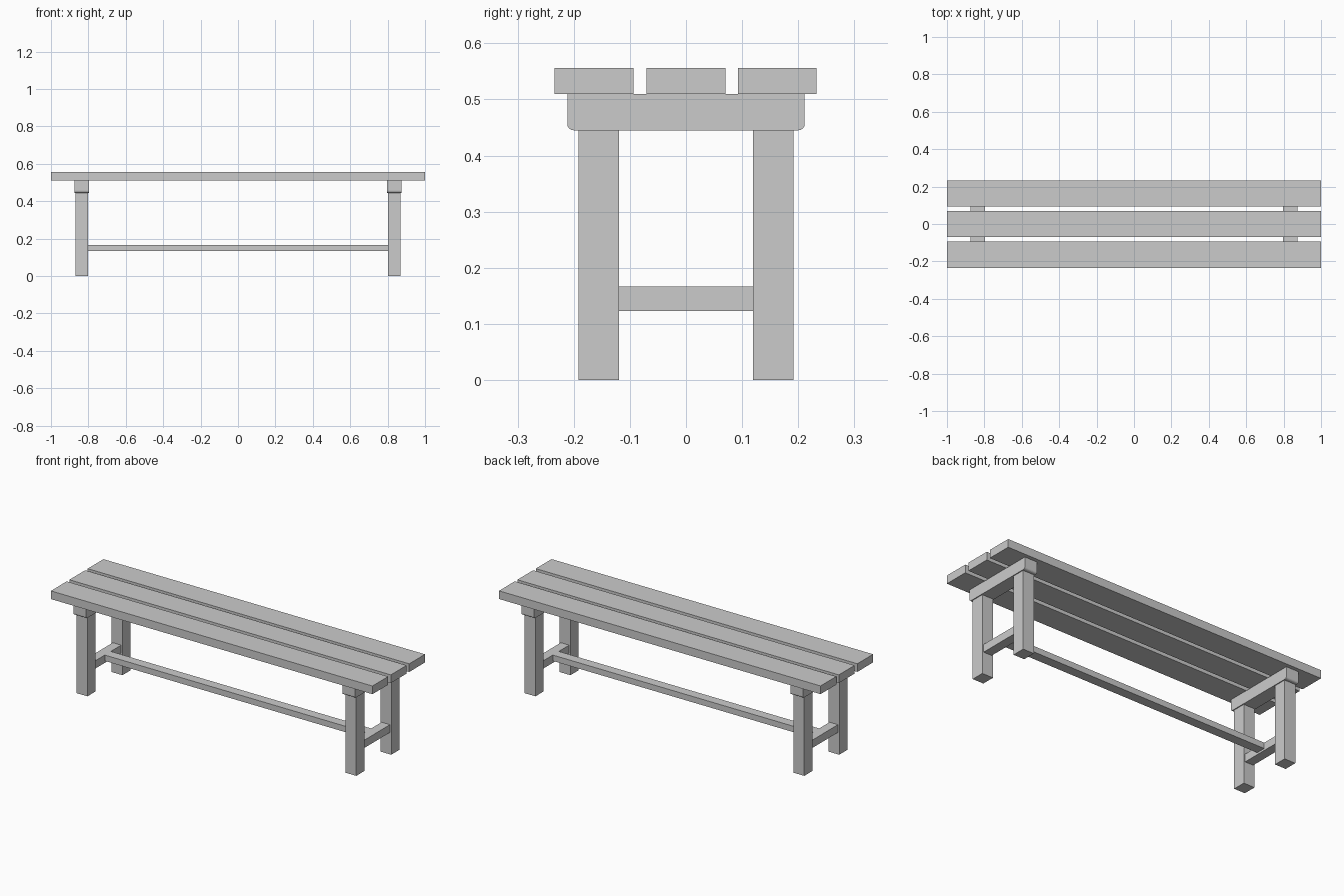
import bpy, bmesh

if "Cube" in bpy.data.objects:
    bpy.data.objects.remove(bpy.data.objects["Cube"])


def box(name, x, y, z):
    """Box spanning the given (min, max) ranges."""
    bm = bmesh.new()
    bmesh.ops.create_cube(bm, size=1)
    for v in bm.verts:
        v.co = [r[0] if c < 0 else r[1] for c, r in zip(v.co, (x, y, z))]
    mesh = bpy.data.meshes.new(name)
    bm.to_mesh(mesh)
    bm.free()
    obj = bpy.data.objects.new(name, mesh)
    bpy.context.collection.objects.link(obj)
    return obj


def round_bottom_ends(obj, radius):
    """Round the two lower edges that run along x."""
    bm = bmesh.new()
    bm.from_mesh(obj.data)
    low = min(v.co.z for v in bm.verts)
    edges = [e for e in bm.edges
             if all(abs(v.co.z - low) < 1e-5 for v in e.verts)
             and abs(e.verts[0].co.y - e.verts[1].co.y) < 1e-5]
    bmesh.ops.bevel(bm, geom=edges, offset=radius, segments=4,
                    profile=0.5, affect='EDGES')
    bm.to_mesh(obj.data)
    bm.free()


# Three seat planks
for name, y in (("front", -0.164), ("middle", 0.0), ("back", 0.163)):
    box(f"{name}_seat_plank", (-1, 1), (y - 0.07, y + 0.07), (0.51, 0.556))

# End frames: two legs, a top bearer and a low cross rail each
for side, s in (("left", -1), ("right", 1)):
    cx = s * 0.836
    for name, t in (("front", -1), ("back", 1)):
        cy = t * 0.1555
        box(f"{name}_{side}_leg", (cx - 0.034, cx + 0.034),
            (cy - 0.0365, cy + 0.0365), (0, 0.445))
    bearer = box(f"{side}_bearer", (cx - 0.039, cx + 0.039),
                 (-0.2115, 0.2115), (0.445, 0.51))
    round_bottom_ends(bearer, 0.011)
    box(f"{side}_cross_rail", (cx - 0.026, cx + 0.026),
        (-0.119, 0.119), (0.123, 0.167))

# Long stretcher joining the cross rails
box("long_stretcher", (-0.81, 0.81), (-0.027, 0.027), (0.134, 0.167))
